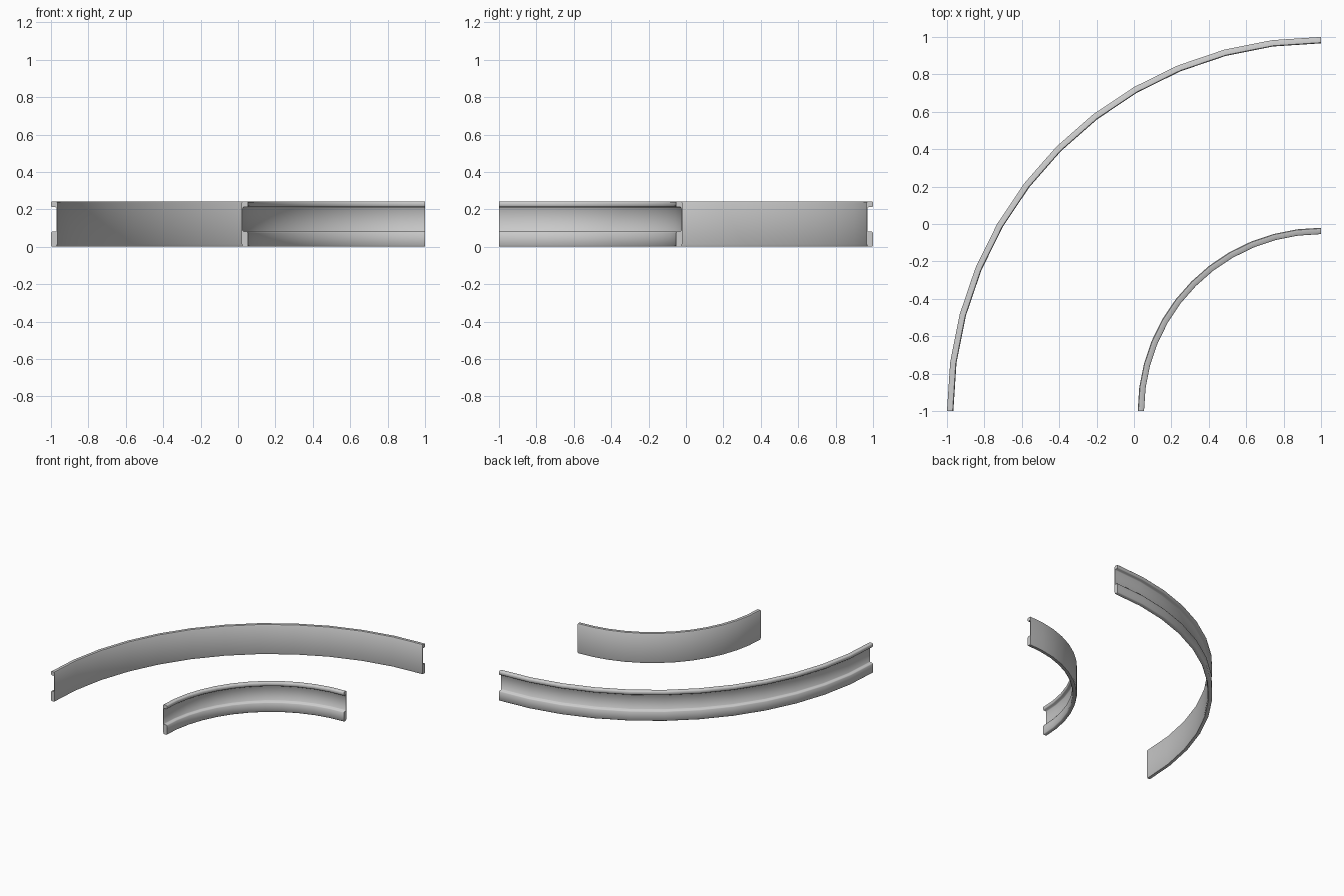
import bpy, bmesh, math

if "Cube" in bpy.data.objects:
    bpy.data.objects.remove(bpy.data.objects["Cube"])

CENTER = (1.0, -1.0)   # shared centre of both quarter arcs
SEGMENTS = 12

# Cross-section: (distance from the flat back towards the lips, height)
PROFILE = [
    (0.005, 0.0), (0.029, 0.0), (0.034, 0.006), (0.034, 0.074), (0.029, 0.081),
    (0.010, 0.081), (0.005, 0.086), (0.005, 0.205), (0.010, 0.212),
    (0.029, 0.212), (0.034, 0.217), (0.034, 0.238), (0.029, 0.243),
    (0.004, 0.243), (0.0, 0.236), (0.0, 0.014),
]


def curved_rail(name, back_radius, direction):
    """Sweep the profile through a quarter turn; direction is the lip side."""
    bm = bmesh.new()
    rings = []
    for i in range(SEGMENTS + 1):
        a = math.pi / 2 + math.pi / 2 * i / SEGMENTS
        ring = []
        for d, z in PROFILE:
            r = back_radius + direction * d
            ring.append(bm.verts.new((CENTER[0] + r * math.cos(a),
                                      CENTER[1] + r * math.sin(a), z)))
        rings.append(ring)
    n = len(PROFILE)
    for r0, r1 in zip(rings, rings[1:]):
        for j in range(n):
            k = (j + 1) % n
            bm.faces.new((r0[j], r0[k], r1[k], r1[j]))
    # End caps
    bm.faces.new(rings[0])
    bm.faces.new(rings[-1][::-1])
    bmesh.ops.recalc_face_normals(bm, faces=bm.faces[:])
    mesh = bpy.data.meshes.new(name)
    bm.to_mesh(mesh)
    bm.free()
    obj = bpy.data.objects.new(name, mesh)
    bpy.context.collection.objects.link(obj)
    bpy.ops.object.select_all(action='DESELECT')
    obj.select_set(True)
    bpy.context.view_layer.objects.active = obj
    bpy.ops.object.shade_smooth_by_angle(angle=math.radians(60))
    return obj


# Large rail with lips facing outwards, small rail with lips facing the centre
curved_rail("outer_rail", 1.966, 1)
curved_rail("inner_rail", 0.980, -1)
